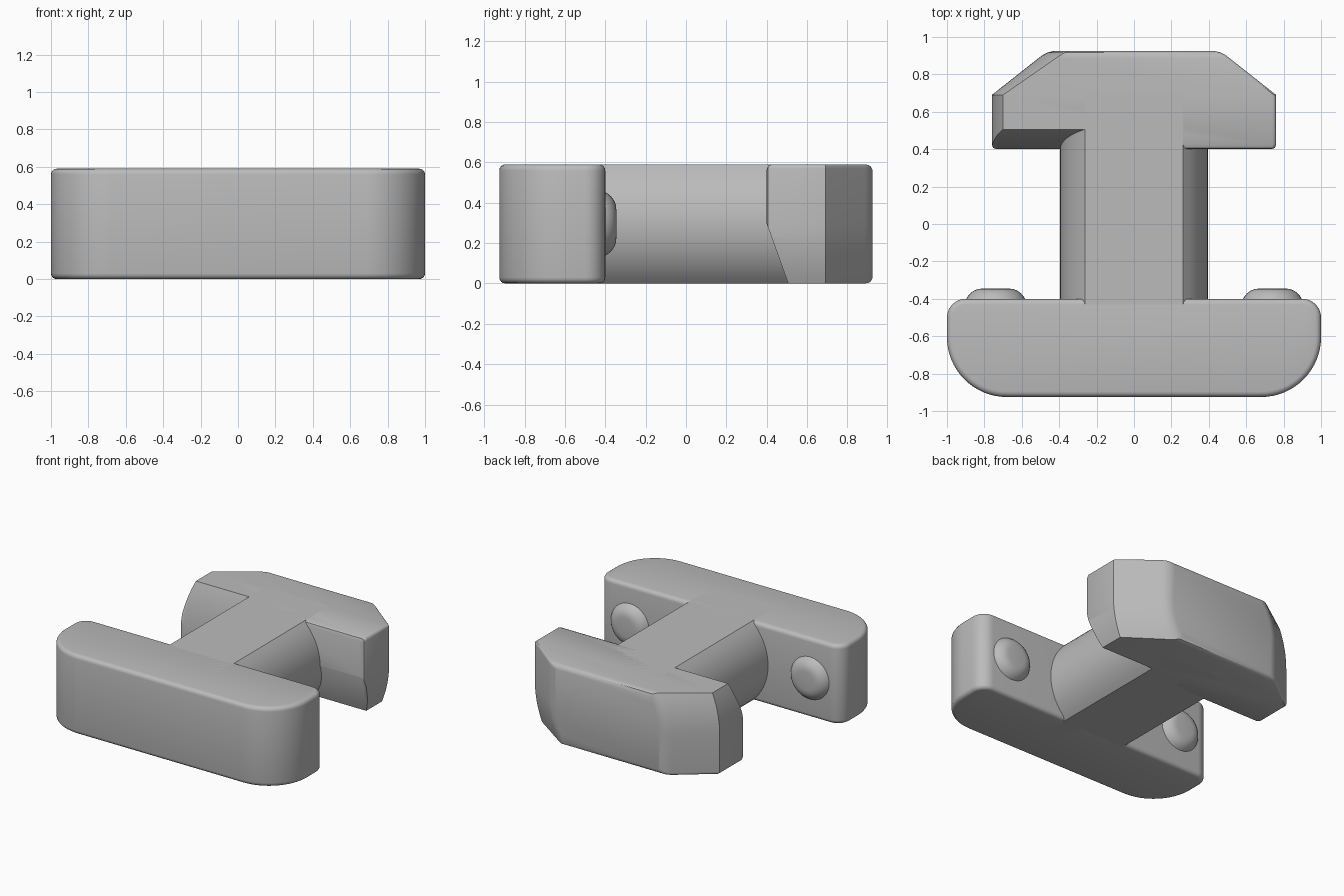
import bpy, bmesh, math
from mathutils import Matrix

if "Cube" in bpy.data.objects:
    bpy.data.objects.remove(bpy.data.objects["Cube"])

H = 0.295          # half thickness, also the height of the centre axis
R = 0.76           # head radius
grey = bpy.data.materials.new("plain grey")
grey.diffuse_color = (0.5, 0.5, 0.5, 1)
grey.use_nodes = True
grey.node_tree.nodes["Principled BSDF"].inputs["Base Color"].default_value = grey.diffuse_color


def make(name, bm):
    bmesh.ops.recalc_face_normals(bm, faces=bm.faces)
    me = bpy.data.meshes.new(name)
    bm.to_mesh(me)
    bm.free()
    ob = bpy.data.objects.new(name, me)
    bpy.context.collection.objects.link(ob)
    me.materials.append(grey)
    return ob


def loft(name, rings):
    """Skin a list of equal-length point rings and cap both ends."""
    bm = bmesh.new()
    rows = [[bm.verts.new(p) for p in ring] for ring in rings]
    n = len(rows[0])
    for a, b in zip(rows, rows[1:]):
        for i in range(n):
            j = (i + 1) % n
            bm.faces.new((a[i], a[j], b[j], b[i]))
    bm.faces.new(rows[0])
    bm.faces.new(rows[-1])
    return make(name, bm)


def arc(cx, cy, r, a0, a1, n):
    return [(cx + r * math.cos(math.radians(a0 + (a1 - a0) * i / n)),
             cy + r * math.sin(math.radians(a0 + (a1 - a0) * i / n))) for i in range(n + 1)]


def activate(ob):
    bpy.ops.object.select_all(action='DESELECT')
    bpy.context.view_layer.objects.active = ob
    ob.select_set(True)


def smooth(ob):
    activate(ob)
    bpy.ops.object.shade_smooth_by_angle(angle=math.radians(28))


# Front plate: wide bar with big front corners, small rear corners, rounded rims
outline = (arc(0.9, -0.5, 0.1, 0, 90, 8) + arc(-0.9, -0.5, 0.1, 90, 180, 8)
           + arc(-0.68, -0.605, 0.32, 180, 270, 16) + arc(0.68, -0.605, 0.32, 270, 360, 16))
outline = [(x, y) for x, y in outline]


def inset_outline(d):
    n, out = len(outline), []
    for i, (x, y) in enumerate(outline):
        (ax, ay), (bx, by) = outline[i - 1], outline[(i + 1) % n]
        tx, ty = bx - ax, by - ay
        l = math.hypot(tx, ty)
        out.append((x - ty / l * d, y + tx / l * d))
    return out


rim = [(0.03 * (1 - math.sin(math.radians(a))), 0.03 * (1 - math.cos(math.radians(a))))
       for a in (0, 22.5, 45, 67.5, 90)]
levels = rim + [(d, 2 * H - z) for d, z in reversed(rim)]
plate = loft("front_plate", [[(x, y, z) for x, y in inset_outline(d)] for d, z in levels])
smooth(plate)

# Shaft: round bar with flats at top and bottom
half = math.degrees(math.asin(H / 0.395))
section = arc(0, H, 0.395, -half, half, 16) + arc(0, H, 0.395, 180 - half, 180 + half, 16)
shaft = loft("shaft", [[(x, y, z) for x, z in section] for y in (-0.7, 0.7)])
smooth(shaft)


# Head: two square corners and two corners turned round the axis
def head_ring(y, r, h):
    a = math.degrees(math.asin(h / r))
    c = 0.02
    half_ring = arc(r - c, h - c, c, 0, 90, 4) + arc(0, 0, r, 180 - a, 180, 10)[:-1]
    half_ring.append((-r, -0.001))
    return [(s * x, y, H + s * z) for s in (1, -1) for x, z in half_ring]


stations = [(0.40, R - 0.025, H - 0.025), (0.407, R - 0.007, H - 0.007), (0.425, R, H),
            (0.69, R, H), (0.885, 0.513, H), (0.903, 0.489, H - 0.003),
            (0.916, 0.465, H - 0.011), (0.925, 0.43, H - 0.03)]
head = loft("head", [head_ring(*s) for s in stations])

# Sloped reliefs on the inner face of the turned corners
for s in (1, -1):
    tri = [(0.3, 0.0), (0.40, 0.0), (0.40 + 0.36 * 0.4, 0.4), (0.3, 0.4)]
    cutter = loft("relief_cutter", [[(x, y, H + s * z) for y, z in tri] for x in (-s * 1.2, 0)])
    mod = head.modifiers.new("relief", 'BOOLEAN')
    mod.operation = 'DIFFERENCE'
    mod.solver = 'EXACT'
    mod.object = cutter
    activate(head)
    bpy.ops.object.modifier_apply(modifier=mod.name)
    bpy.data.objects.remove(cutter)
smooth(head)

# Domed buttons on the rear face of the plate
profile = [(0.16, -0.42), (0.16, -0.405), (0.15, -0.388), (0.135, -0.37),
           (0.115, -0.356), (0.095, -0.348), (0.07, -0.345)]
for side, x0 in (("left", -0.74), ("right", 0.74)):
    rings = [[(x0 + x, y, H + z) for x, z in arc(0, 0, r, 0, 360, 32)[:-1]] for r, y in profile]
    smooth(loft(side + "_button", rings))
